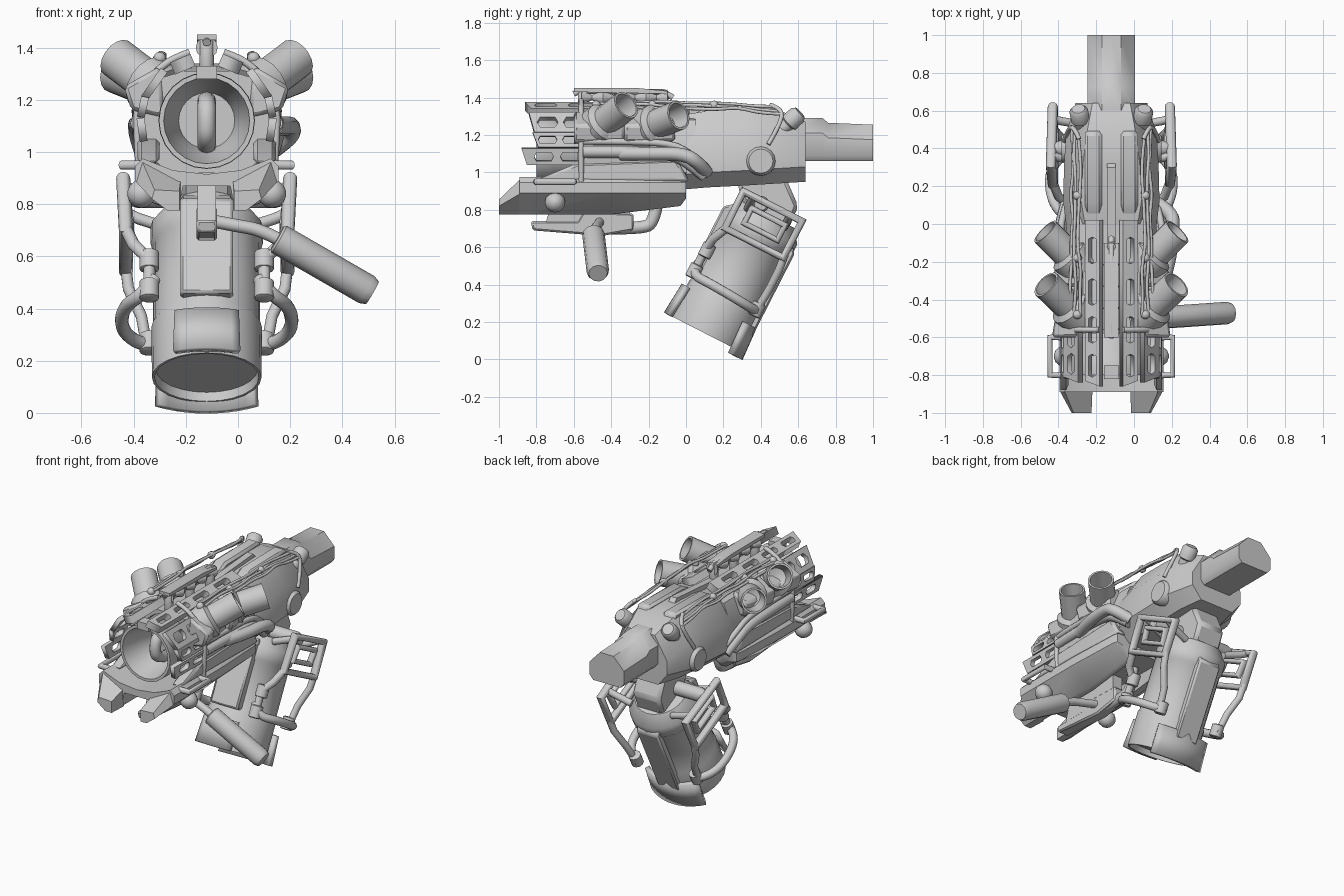
import bpy, bmesh, math, random
from mathutils import Vector as V

if "Cube" in bpy.data.objects:
    bpy.data.objects.remove(bpy.data.objects["Cube"])

CX = -0.12          # symmetry plane of the gun; all parts are built around local x = 0
random.seed(4)

def finish(me, name, mirror=False, bevel=0, solid=0, smooth=True):
    ob = bpy.data.objects.new(name, me)
    bpy.context.collection.objects.link(ob)
    ob.location.x = CX
    bpy.context.view_layer.objects.active = ob
    bpy.ops.object.select_all(action='DESELECT')
    ob.select_set(True)
    if smooth:
        bpy.ops.object.shade_smooth_by_angle(angle=math.radians(40))
    if solid:
        ob.modifiers.new("Solid", 'SOLIDIFY').thickness = solid
    if bevel:
        b = ob.modifiers.new("Bevel", 'BEVEL')
        b.width, b.segments, b.limit_method = bevel, 1, 'ANGLE'
    if mirror:
        ob.modifiers.new("Mirror", 'MIRROR').use_mirror_merge = False
    return ob

def from_bm(bm, name, **kw):
    bmesh.ops.recalc_face_normals(bm, faces=bm.faces)
    me = bpy.data.meshes.new(name)
    bm.to_mesh(me)
    bm.free()
    return finish(me, name, **kw)

def skin(bm, rings, closed=True, caps=True):
    n = len(rings[0])
    for a, b in zip(rings, rings[1:]):
        for i in range(n if closed else n - 1):
            j = (i + 1) % n
            bm.faces.new((a[i], a[j], b[j], b[i]))
    if caps:
        bm.faces.new(rings[0])
        bm.faces.new(rings[-1])

def loft(name, sections, half=True, **kw):
    """sections: (y, [(x, z)...]); half profiles run bottom to top and are mirrored into a full ring"""
    bm, rings = bmesh.new(), []
    for y, pts in sections:
        ring = list(pts)
        if half:
            ring += [(-x, z) for x, z in reversed(pts) if x > 1e-5]
        rings.append([bm.verts.new((x, y, z)) for x, z in ring])
    skin(bm, rings)
    return from_bm(bm, name, **kw)

def slab(name, yz, x0, x1, **kw):
    bm = bmesh.new()
    skin(bm, [[bm.verts.new((x, y, z)) for y, z in yz] for x in (x0, x1)])
    return from_bm(bm, name, **kw)

def lathe(name, p0, p1, prof, seg=16, arc=None, **kw):
    """prof: (fraction along p0-p1, radius)"""
    p0, p1 = V(p0), V(p1)
    d = (p1 - p0).normalized()
    ref = V((1, 0, 0)) if abs(d.x) < 0.9 else V((0, 1, 0))
    e1 = (ref - d * ref.dot(d)).normalized()
    e2 = d.cross(e1)
    a0, a1 = arc or (0, 360)
    bm, rings = bmesh.new(), []
    for t, r in prof:
        ring = []
        for i in range(seg + (1 if arc else 0)):
            a = math.radians(a0 + (a1 - a0) * i / seg)
            ring.append(bm.verts.new(p0.lerp(p1, t) + (e1 * math.cos(a) + e2 * math.sin(a)) * r))
        rings.append(ring)
    skin(bm, rings, closed=not arc, caps=not arc)
    return from_bm(bm, name, **kw)

def rod(name, p0, p1, r, **kw):
    return lathe(name, p0, p1, [(0, r * .75), (.06, r), (.94, r), (1, r * .75)], **kw)

def ball(name, c, r, **kw):
    c = V(c)
    prof = [((1 - math.cos(a)) / 2, r * math.sin(a)) for a in (.15, .6, 1.1, 1.57, 2.04, 2.54, 2.99)]
    return lathe(name, c - V((r, 0, 0)), c + V((r, 0, 0)), prof, seg=12, **kw)

def curve_mesh(cu, name):
    tmp = bpy.data.objects.new(name, cu)
    bpy.context.collection.objects.link(tmp)
    me = bpy.data.meshes.new_from_object(tmp.evaluated_get(bpy.context.evaluated_depsgraph_get()))
    bpy.data.objects.remove(tmp)
    return me

def pipe(name, pts, r, bend=True, cyclic=False, **kw):
    cu = bpy.data.curves.new(name, 'CURVE')
    cu.dimensions, cu.bevel_depth, cu.bevel_resolution, cu.use_fill_caps = '3D', r, 4, True
    s = cu.splines.new('NURBS' if bend else 'POLY')
    s.points.add(len(pts) - 1)
    for p, q in zip(s.points, pts):
        p.co = (*q, 1)
    s.use_cyclic_u = cyclic
    if bend:
        s.order_u, s.use_endpoint_u, s.resolution_u = 3, True, 5
    return finish(curve_mesh(cu, name), name, **kw)

def slotted(name, angle, r, w, y0, y1, slots, thick=.03):
    """plate tangent to the barrel axis with slots; angle measured from +x"""
    cu = bpy.data.curves.new(name, 'CURVE')
    cu.dimensions, cu.fill_mode, cu.extrude = '2D', 'BOTH', thick / 2
    h = w / 2
    loops = [[(-h, y0), (h, y0 + .03), (h, y1), (-h, y1)]]
    for a, b in slots:
        k = h * .5
        loops.append([(-k, a), (0, a - k * .5), (k, a), (k, b), (0, b + k * .5), (-k, b)])
    for lp in loops:
        s = cu.splines.new('POLY')
        s.points.add(len(lp) - 1)
        for p, (u, v) in zip(s.points, lp):
            p.co = (u, v, 0, 1)
        s.use_cyclic_u = True
    me = curve_mesh(cu, name)
    t = math.radians(angle)
    for v in me.vertices:
        u, y, n = v.co
        v.co = ((r + n) * math.cos(t) + u * math.sin(t), y, 1.12 + (r + n) * math.sin(t) - u * math.cos(t))
    return finish(me, name, mirror=True, smooth=False)

# Barrel with open, stepped bore and the curved emitter inside
lathe("barrel", (0, -.8, 1.12), (0, 0, 1.12),
      [(.45, .05), (.45, .09), (.3, .10), (.2, .13), (0, .165), (0, .183), (.1, .185), (.12, .175), (1, .175)], seg=24)
pipe("bore_emitter", [(0, -.5, 1.01), (0, -.68, 1.03), (0, -.7, 1.13), (0, -.66, 1.2), (0, -.48, 1.2)], .035)

# Barrel shroud: slotted plates around the axis, with a thin hoop behind them
slotted("top_rail", 67, .235, .085, -.86, .02, [(-.8, -.7), (-.62, -.5), (-.42, -.3), (-.2, -.08)], .05)
slotted("upper_shroud", 35, .245, .13, -.84, -.1, [(-.78, -.7), (-.64, -.56)])
slotted("middle_shroud", 12, .25, .08, -.82, -.1, [(-.78, -.7), (-.65, -.58)])
slotted("lower_shroud", -8, .25, .09, -.88, -.1, [(-.8, -.72), (-.66, -.55)])
pipe("shroud_hoop", [(.27 * math.cos(math.radians(a)), -.56, 1.12 + .27 * math.sin(math.radians(a)))
                     for a in range(76, -20, -12)] + [(.26, -.56, .95)], .014, mirror=True)

# Receiver core and rear housing
core = [(0, .92), (.15, .92), (.23, 1.0), (.24, 1.16), (.19, 1.28), (.09, 1.31), (0, 1.31)]
loft("receiver_core", [(-.58, core), (.05, core)])
def rear(w, bot, top, tw):
    return [(0, bot), (w * .65, bot), (w, bot + .08), (w, top - .15), (tw, top), (0, top)]
loft("rear_housing", [(0, rear(.24, .91, 1.31, .14)), (.12, rear(.255, .92, 1.33, .16)), (.32, rear(.25, .93, 1.34, .15)),
                      (.48, rear(.24, .94, 1.34, .13)), (.64, rear(.19, .95, 1.27, .1))])
slab("top_spine", [(-.1, 1.3), (-.1, 1.335), (.3, 1.365), (.33, 1.33)], -.022, .022)
slab("rear_cheek", [(.02, 1.3), (.12, 1.355), (.48, 1.36), (.5, 1.32), (.35, 1.2), (.1, 1.2)], .05, .14, mirror=True, bevel=.015)
lathe("side_boss", (.2, .4, 1.06), (.265, .4, 1.06), [(0, .08), (.75, .078), (1, .065)], mirror=True)

# Stock
def stock(t):
    return [(0, 1.06), (.1, 1.06), (.125, 1.09), (.125, t - .08), (.05, t), (0, t)]
loft("stock", [(.6, stock(1.29)), (.73, stock(1.29)), (.76, stock(1.265)), (1.0, stock(1.255))])

# Lower fore-end, dished under the barrel, with two tapering prongs
def fore(b, w=.275, t=.975):
    return [(0, .87), (.09, .87), (.11, b), (.15, b), (w, .89), (w, t - .03), (w - .03, t), (.13, .93), (0, .915)]
loft("fore_end", [(-.89, fore(.775)), (-.4, fore(.775)), (-.03, fore(.82, .26)), (0, fore(.86, .25))])
loft("front_prong", [(-1, [(.105, .775), (.15, .775), (.21, .82), (.2, .855), (.105, .85)]),
                     (-.88, [(.1, .775), (.15, .775), (.275, .89), (.25, .97), (.1, .89)])], half=False, mirror=True)
slab("side_skirt", [(-.8, .96), (-.58, 1.05), (-.05, 1.07), (.02, .95)], .18, .265, mirror=True, bevel=.015)
ball("side_knob", (.25, -.7, .84), .055, mirror=True)
pipe("side_grab_bar", [(.25, -.8, .95), (.325, -.8, .95), (.325, -.6, .95), (.25, -.6, .95)], .018, bend=False, mirror=True)

# Angled exhaust ports on each side
for nm, b, e in (("front", (.16, -.5, 1.22), (.345, -.32, 1.36)), ("rear", (.16, -.23, 1.23), (.35, -.04, 1.305))):
    lathe(nm + "_port", b, e, [(0, .11), (.35, .11), (.42, .08), (1, .08), (1, .068), (.5, .06), (.45, .02)], mirror=True)
    loft(nm + "_port_base", [(b[1] - .1, [(.16, 1.13), (.29, 1.16), (.32, 1.25), (.18, 1.33)]),
                             (b[1] + .17, [(.16, 1.15), (.27, 1.17), (.27, 1.26), (.18, 1.32)])],
         half=False, mirror=True, bevel=.015)

# Top sight rod with beads on posts
pipe("sight_rod", [(0, -.6, 1.42), (0, -.57, 1.435), (0, -.12, 1.43), (0, -.07, 1.4)], .016, bend=False)
lathe("sight_beads", (0, -.56, 1.4), (0, -.1, 1.4), [(i / 16, .028 + .014 * math.cos(i * math.pi / 2)) for i in range(17)], seg=12)
for i, y in enumerate((-.55, -.33, -.12)):
    rod("sight_post_%d" % i, (0, y, 1.27), (0, y, 1.44), .028, seg=10)
slab("sight_cap", [(-.6, 1.43), (-.6, 1.45), (-.25, 1.45), (-.1, 1.435), (-.1, 1.42)], -.038, .038)
slab("front_sight_bracket", [(-.82, 1.28), (-.82, 1.33), (-.75, 1.33), (-.75, 1.28)], -.04, .04)

# Side hoses, top cables and their rear plugs
for i, (z, r) in enumerate(((1.11, .032), (1.165, .018))):
    pipe("side_hose_%d" % i, [(.26, -.55, z), (.27, -.3, z), (.27, -.08, z - .01), (.265, .02, z - .06), (.24, .1, z - .13)], r, mirror=True)
pipe("right_feed_hose", [(.26, -.35, 1.1), (.31, -.2, 1.1), (.325, -.02, 1.1), (.325, .06, 1.06), (.24, .11, 1.0)], .036)
for i in range(3):
    pts = [(.17 + .02 * i + random.uniform(-.012, .012), -.48 + k * .12 + i * .02,
            1.375 - .015 * i - (.03 if k > 6 else 0) + random.uniform(-.01, .01)) for k in range(9)]
    pipe("top_cable_%d" % i, pts, .009, mirror=True)
    ball("cable_clip_%d" % i, (.18, (-.48, -.18, .15)[i], 1.36), .024, mirror=True)
pipe("cable_drop", [(.17, .45, 1.36), (.2, .52, 1.34), (.23, .5, 1.25), (.25, .44, 1.15)], .012, mirror=True)
lathe("rear_plug", (.15, .48, 1.2), (.175, .61, 1.32), [(0, .035), (.5, .038), (.55, .05), (.9, .05), (1, .035)], mirror=True)

# Under rail and side handle
slab("under_rail", [(-.83, .74), (-.82, .69), (-.45, .66), (-.28, .69), (-.28, .78), (-.55, .79), (-.58, .74)], -.04, .04, bevel=.01)
slab("under_web", [(-.75, .73), (-.7, .9), (-.3, .9), (-.3, .73)], -.035, .035)
pipe("under_pipe", [(0, -.45, .7), (0, -.24, .7), (0, -.17, .73), (0, -.15, .86)], .033)
pipe("handle_arm", [(.0, -.46, .74), (.1, -.47, .72), (.22, -.49, .7), (.32, -.49, .64)], .025)
lathe("handle_grip", (.27, -.495, .67), (.635, -.47, .46), [(0, .05), (.02, .06), (.94, .06), (1, .05)], seg=12)

# Canister magazine, tilted: u runs up its axis, v runs toward its back
def M(x, u, v):
    return (x, .1 + .455 * u + .89 * v, .14 + .89 * u - .455 * v)
def myz(*uv):
    return [M(0, u, v)[1:] for u, v in uv]
lathe("canister", M(0, 0, .01), M(0, .72, .01),
      [(.05, .17), (.05, .195), (0, .2), (0, .21), (.3, .212), (.32, .205), (.78, .205), (.8, .215), (.9, .215), (1, .16)], seg=24)
slab("canister_neck", [(.27, .97), (.29, .88), (.35, .75), (.55, .7), (.6, .82), (.53, .98)], -.1, .1, bevel=.02)
slab("canister_front_strip", myz((.25, -.16), (.25, -.22), (.65, -.22), (.7, -.16)), -.1, .1, bevel=.01)
slab("canister_back_strip", myz((.1, .17), (.1, .235), (.6, .235), (.66, .17)), -.08, .08, bevel=.01)
lathe("front_foot_plate", M(0, 0, .1), M(0, .18, .1), [(0, .345), (1, .33)], seg=8, arc=(248, 292), solid=.03)
lathe("back_foot_plate", M(0, -.035, -.11), M(0, .15, -.11), [(0, .355), (1, .345)], seg=10, arc=(56, 124), solid=.03)
rod("cage_cross_bar", (-.3, .4, .83), (.3, .4, .83), .045)

# Canister cage: square frame and bent tubes on each side
pipe("cage_frame", [M(.32, .77, -.16), M(.31, .77, .19), M(.31, .55, .19), M(.31, .55, -.16)], .027, bend=False, cyclic=True, mirror=True)
pipe("cage_inner_frame", [M(.31, .71, -.08), M(.31, .71, .12), M(.3, .62, .12), M(.3, .62, -.08)], .022, bend=False, cyclic=True, mirror=True)
for v in (-.1, .12):
    pipe("cage_stay", [M(.15, .7, v), M(.26, .74, v), M(.32, .77, v)], .022, bend=False, mirror=True)
pipe("cage_tube", [M(.31, .56, -.15), M(.28, .47, -.19), M(.22, .4, -.2), M(.22, .26, -.2)], .024, bend=False, mirror=True)
pipe("cage_hoop", [M(.2, .32, -.2), M(.24, .25, -.21), M(.32, .25, -.1), M(.33, .24, .08), M(.25, .23, .19), M(.2, .24, .2)], .026, mirror=True)
pipe("cage_back_tube", [M(.23, .23, .19), M(.25, .36, .2), M(.3, .48, .2), M(.31, .57, .19)], .022, bend=False, mirror=True)
for u, v in ((.4, -.19), (.27, -.2), (.24, .19)):
    rod("cage_collar", M(.22, u - .04, v), M(.22, u + .04, v), .038, seg=10, mirror=True)
